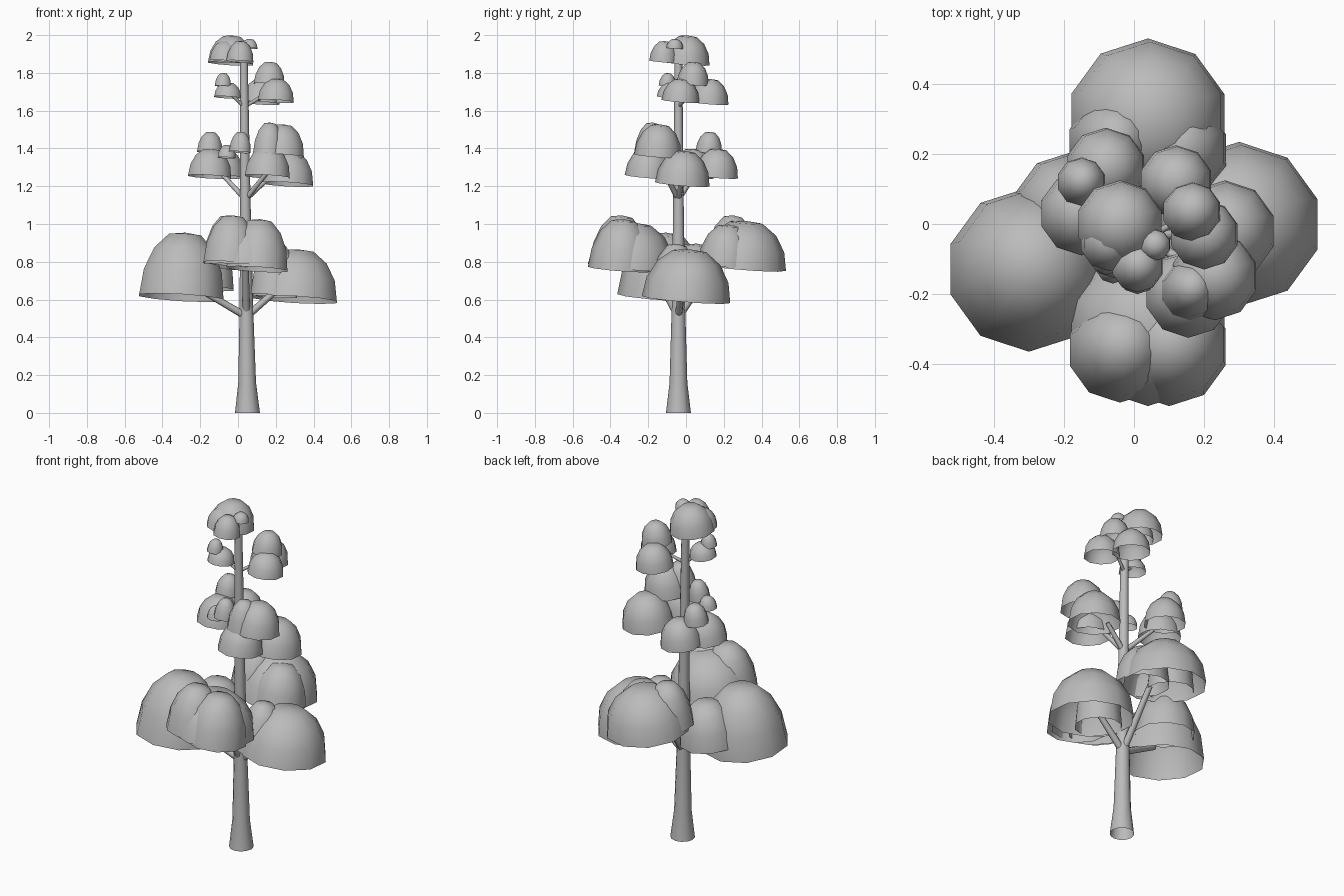
import bpy, bmesh, math
from mathutils import Vector, Matrix

if "Cube" in bpy.data.objects:
    bpy.data.objects.remove(bpy.data.objects["Cube"], do_unlink=True)

grey = bpy.data.materials.new("plain grey")
grey.use_nodes = True
grey.diffuse_color = (0.5, 0.5, 0.5, 1)
grey.node_tree.nodes["Principled BSDF"].inputs["Base Color"].default_value = (0.5, 0.5, 0.5, 1)

# All leaf domes lean the same way, lower at the back and at the model's left
LEAN = Matrix.Rotation(-0.08, 4, 'X') @ Matrix.Rotation(0.06, 4, 'Y')


def finish(name, bm):
    mesh = bpy.data.meshes.new(name)
    for face in bm.faces:
        face.smooth = True
    bm.to_mesh(mesh)
    bm.free()
    mesh.materials.append(grey)
    obj = bpy.data.objects.new(name, mesh)
    bpy.context.collection.objects.link(obj)


# Open, hollow leaf dome: upper half of a stretched low-poly ball
def dome(name, x, y, bottom, top, radius):
    bm = bmesh.new()
    bmesh.ops.create_uvsphere(bm, u_segments=10, v_segments=8, radius=1)
    low = [v for v in bm.verts if v.co.z < -0.01]
    bmesh.ops.delete(bm, geom=low, context='VERTS')
    for v in bm.verts:
        if v.co.z > 0.99:
            v.co.z = 0.96
    size = Matrix.Diagonal((radius, radius, (top - bottom) * 1.03, 1))
    bm.transform(Matrix.Translation((x, y, bottom)) @ LEAN @ size)
    finish(name, bm)


# Open tapering tube through a list of (point, radius)
def tube(name, stations, sides):
    bm = bmesh.new()
    axis = Vector(stations[-1][0]) - Vector(stations[0][0])
    spin = axis.to_track_quat('Z', 'Y')
    rings = []
    for point, r in stations:
        angles = [2 * math.pi * i / sides for i in range(sides)]
        rings.append([bm.verts.new(Vector(point) + spin @ Vector((r * math.cos(a), r * math.sin(a), 0)))
                      for a in angles])
    for lower, upper in zip(rings, rings[1:]):
        for i in range(sides):
            j = (i + 1) % sides
            bm.faces.new((lower[i], lower[j], upper[j], upper[i]))
    finish(name, bm)


# Centre line of the trunk, leaning a little to the model's right
def trunk_point(height):
    return Vector((0.05 - 0.01 * height, -0.04, height))


# Trunk with flared foot
profile = [(0, 0.066), (0.16, 0.047), (0.55, 0.036), (1.1, 0.028), (1.9, 0.02)]
tube("trunk", [(trunk_point(z), r) for z, r in profile], 12)


# Branches of one whorl, all leaving the trunk at the same height
def whorl(name, start, thickness, ends):
    for end in ends:
        tube(name, [(trunk_point(start), thickness), (end, thickness * 0.8)], 8)


whorl("lower_branch", 0.51, 0.02,
      [(-0.23, -0.11, 0.67), (0.24, -0.02, 0.68), (0.04, -0.2, 0.8), (0.04, 0.18, 0.82)])
whorl("middle_branch", 1.13, 0.015,
      [(0.16, -0.12, 1.28), (-0.09, 0.05, 1.27), (0.17, -0.02, 1.25)])
whorl("upper_branch", 1.62, 0.01, [(0.15, 0.02, 1.69), (-0.04, -0.08, 1.69)])


# A leaf cluster is a few overlapping domes: x, y, bottom, top, radius
def cluster(name, *domes):
    for spec in domes:
        dome(name, *spec)


# Lower tier
cluster("lower_right_leaves", (-0.3, -0.13, 0.61, 0.96, 0.235), (-0.18, 0.04, 0.66, 0.9, 0.165))
cluster("lower_back_leaves", (0.04, 0.3, 0.77, 1.02, 0.23), (0.12, 0.21, 0.78, 1, 0.15),
        (-0.06, 0.23, 0.8, 1.05, 0.13))
cluster("lower_front_leaves", (0.04, -0.29, 0.77, 1.01, 0.23), (0.1, -0.35, 0.76, 1.03, 0.17),
        (-0.04, -0.36, 0.79, 1.05, 0.15))
cluster("lower_left_leaves", (0.3, 0, 0.6, 0.87, 0.235), (0.19, -0.07, 0.62, 0.9, 0.13))

# Middle tier
cluster("middle_left_leaves", (0.23, -0.15, 1.36, 1.53, 0.125), (0.16, -0.19, 1.37, 1.54, 0.085),
        (0.155, -0.2, 1.25, 1.41, 0.125), (0.26, -0.02, 1.21, 1.39, 0.145))
cluster("middle_right_leaves", (-0.15, 0.03, 1.25, 1.4, 0.12), (-0.08, 0.16, 1.25, 1.4, 0.115),
        (-0.15, 0.12, 1.38, 1.49, 0.07))
cluster("middle_front_leaves", (0.01, -0.14, 1.38, 1.49, 0.06), (-0.06, -0.12, 1.35, 1.42, 0.05))

# Upper tier
cluster("upper_left_leaves", (0.12, 0.12, 1.64, 1.77, 0.105), (0.165, 0.035, 1.74, 1.86, 0.085),
        (0.2, -0.03, 1.65, 1.77, 0.1))
cluster("upper_right_leaves", (-0.055, -0.08, 1.67, 1.75, 0.075), (-0.08, -0.1, 1.73, 1.8, 0.045))
cluster("crown_leaves", (-0.04, 0, 1.85, 2, 0.125), (-0.07, -0.05, 1.86, 1.97, 0.085),
        (0.01, -0.12, 1.86, 1.97, 0.075), (0.06, -0.06, 1.93, 1.98, 0.045))
